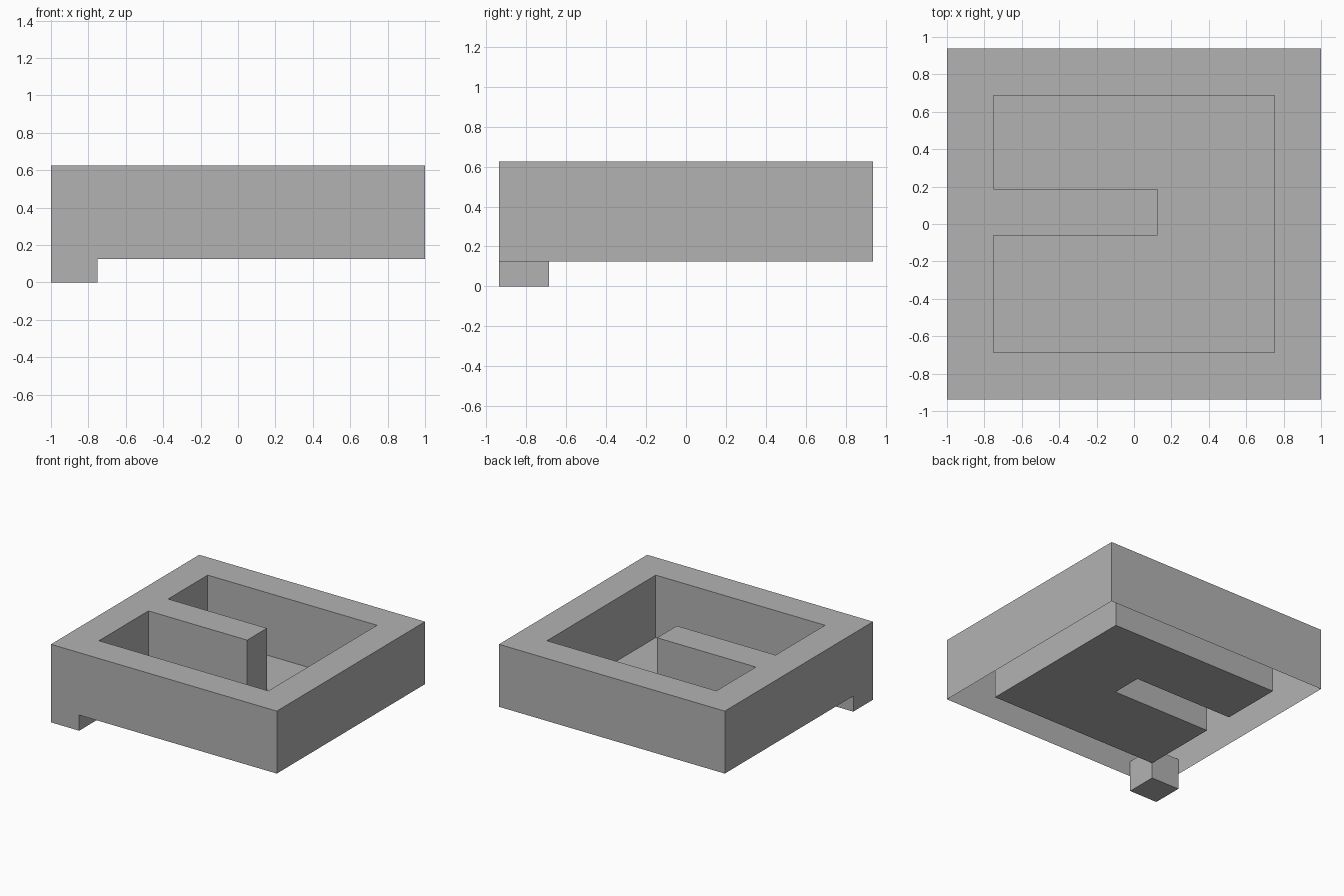
import bpy, bmesh

if "Cube" in bpy.data.objects:
    bpy.data.objects.remove(bpy.data.objects["Cube"])

grey = bpy.data.materials.new("plain grey")
grey.diffuse_color = (0.45, 0.45, 0.45, 1)
grey.use_nodes = True
grey.node_tree.nodes["Principled BSDF"].inputs["Base Color"].default_value = grey.diffuse_color

TOP, BASE = 0.625, 0.125
# Plan outlines, counter-clockwise from above
OUTER = [(-1, -0.9375), (1, -0.9375), (1, 0.9375), (-1, 0.9375)]
POCKET = [(-0.75, -0.6875), (0.75, -0.6875), (0.75, 0.6875), (-0.75, 0.6875),
          (-0.75, 0.1875), (0.125, 0.1875), (0.125, -0.0625), (-0.75, -0.0625)]


def finish(name, bm):
    mesh = bpy.data.meshes.new(name)
    bm.to_mesh(mesh)
    bm.free()
    mesh.materials.append(grey)
    obj = bpy.data.objects.new(name, mesh)
    bpy.context.collection.objects.link(obj)


def walls(name, outline, inward=False):
    """Upright sheet walls along a closed outline."""
    bm = bmesh.new()
    low = [bm.verts.new((x, y, BASE)) for x, y in outline]
    high = [bm.verts.new((x, y, TOP)) for x, y in outline]
    for i in range(len(outline)):
        j = (i + 1) % len(outline)
        quad = [low[i], low[j], high[j], high[i]]
        bm.faces.new(quad[::-1] if inward else quad)
    finish(name, bm)


def sheet(name, rects, z):
    """Flat upward sheet made of rectangles (x0, y0, x1, y1)."""
    bm = bmesh.new()
    for x0, y0, x1, y1 in rects:
        bm.faces.new([bm.verts.new((x, y, z)) for x, y in
                      ((x0, y0), (x1, y0), (x1, y1), (x0, y1))])
    bmesh.ops.remove_doubles(bm, verts=bm.verts, dist=1e-4)
    finish(name, bm)


# Shell, open underneath
walls("outer_walls", OUTER)
walls("pocket_walls", POCKET, inward=True)

# Rim around the pocket, plus the tongue reaching into it
sheet("top_rim", [(-1, -0.9375, 1, -0.6875), (-1, 0.6875, 1, 0.9375),
                  (-1, -0.6875, -0.75, 0.6875), (0.75, -0.6875, 1, 0.6875),
                  (-0.75, -0.0625, 0.125, 0.1875)], TOP)

# C-shaped pocket floor
bm = bmesh.new()
bm.faces.new([bm.verts.new((x, y, BASE)) for x, y in POCKET])
finish("pocket_floor", bm)

# Small cube foot under the front left corner
bm = bmesh.new()
bmesh.ops.create_cube(bm, size=0.25)
bmesh.ops.translate(bm, verts=bm.verts, vec=(-0.875, -0.8125, 0.125))
finish("corner_foot", bm)
